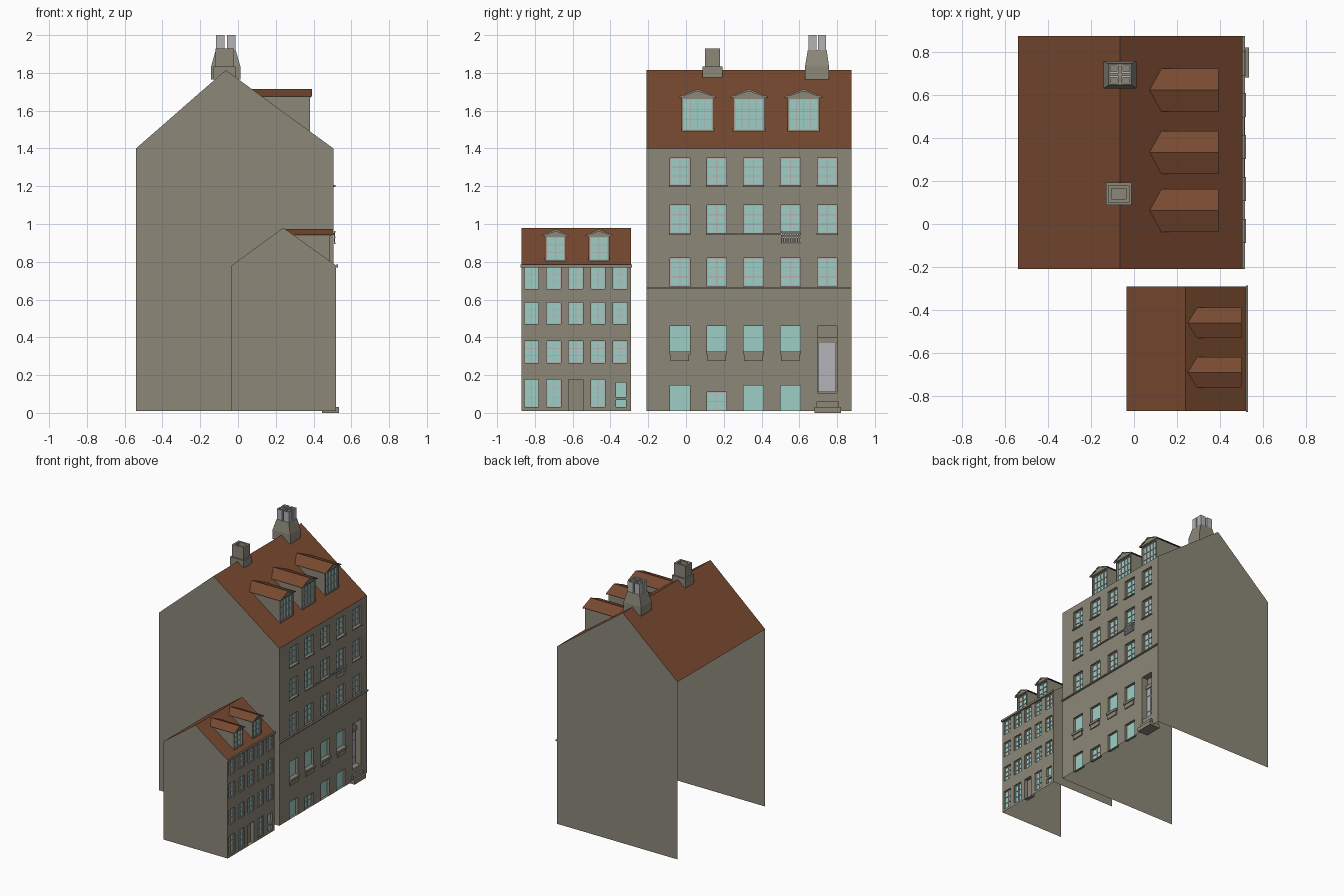
import bpy

if "Cube" in bpy.data.objects:
    bpy.data.objects.remove(bpy.data.objects["Cube"])


def material(name, rgb):
    m = bpy.data.materials.new(name)
    m.diffuse_color = (*rgb, 1)
    m.use_nodes = True
    m.node_tree.nodes["Principled BSDF"].inputs["Base Color"].default_value = m.diffuse_color
    return m


STONE = material("stone", (0.262, 0.242, 0.19))
TILE = material("roof_tile", (0.19, 0.068, 0.03))
GLASS = material("glass", (0.34, 0.62, 0.56))
BAR = material("window_bar", (0.48, 0.42, 0.42))
IRON = material("pale_metal", (0.45, 0.45, 0.48))


def make(name, polys, mat):
    """Mesh object from a list of polygons, each a list of points."""
    verts, faces = [], []
    for p in polys:
        faces.append(range(len(verts), len(verts) + len(p)))
        verts += p
    me = bpy.data.meshes.new(name)
    me.from_pydata(verts, [], [list(f) for f in faces])
    me.materials.append(mat)
    ob = bpy.data.objects.new(name, me)
    bpy.context.collection.objects.link(ob)
    return ob


def frustum(a, b, z0, z1):
    """Box whose bottom a and top b are (x0, x1, y0, y1) rectangles."""
    lo, hi = [[(r[0], r[2], z), (r[1], r[2], z), (r[1], r[3], z), (r[0], r[3], z)]
              for r, z in ((a, z0), (b, z1))]
    return [lo[::-1], hi] + [[lo[i], lo[(i + 1) % 4], hi[(i + 1) % 4], hi[i]] for i in range(4)]


def box(x0, x1, y0, y1, z0, z1):
    return frustum((x0, x1, y0, y1), (x0, x1, y0, y1), z0, z1)


def tube(x0, x1, y0, y1, z0, z1, t):
    """Square open pot made of four walls."""
    return (box(x0, x1, y0, y0 + t, z0, z1) + box(x0, x1, y1 - t, y1, z0, z1)
            + box(x0, x0 + t, y0 + t, y1 - t, z0, z1) + box(x1 - t, x1, y0 + t, y1 - t, z0, z1))


def pane(x, y0, y1, z0, z1):
    return [[(x, y0, z0), (x, y1, z0), (x, y1, z1), (x, y0, z1)]]


def wall(x, y0, y1, z0, z1, holes):
    """Street wall facing +x with openings (y0, y1, z0, z1, depth) and their reveals."""
    out = []
    ys = sorted({y0, y1} | {v for h in holes for v in h[:2]})
    zs = sorted({z0, z1} | {v for h in holes for v in h[2:4]})
    for a, b in zip(ys, ys[1:]):
        for c, d in zip(zs, zs[1:]):
            y, z = (a + b) / 2, (c + d) / 2
            if not any(h[0] < y < h[1] and h[2] < z < h[3] for h in holes):
                out += pane(x, a, b, c, d)
    for a, b, c, d, t in holes:
        i = x - t
        out += [[(i, a, c), (x, a, c), (x, b, c), (i, b, c)], [(i, a, d), (i, b, d), (x, b, d), (x, a, d)],
                [(i, a, c), (i, a, d), (x, a, d), (x, a, c)], [(i, b, c), (x, b, c), (x, b, d), (i, b, d)]]
    return out


def bars(x, y0, y1, z0, z1, rows=3, cols=2, w=0.006):
    """Window frame with glazing bars."""
    out = []
    for i in range(cols + 1):
        y = y0 + (y1 - y0 - w) * i / cols
        out += box(x, x + 0.006, y, y + w, z0, z1)
    for i in range(rows + 1):
        z = z0 + (z1 - z0 - w) * i / rows
        out += box(x, x + 0.005, y0, y1, z, z + w)
    return out


def shell(name, xb, xf, xr, y0, y1, ze, zr):
    """Gable walls and two roof slopes; the rear is open."""
    prof = [(xb, 0.01), (xf, 0.01), (xf, ze), (xr, zr), (xb, ze)]
    make(name + "_gables", [[(x, y0, z) for x, z in prof], [(x, y1, z) for x, z in prof[::-1]]], STONE)
    make(name + "_roof", [[(xf, y0, ze), (xf, y1, ze), (xr, y1, zr), (xr, y0, zr)],
                          [(xr, y0, zr), (xr, y1, zr), (xb, y1, ze), (xb, y0, ze)]], TILE)


def dormer(name, yc, hw, xf, base, eave, peak, back, cols):
    """Gabled dormer; back(z) gives x on the main roof at height z."""
    l, r, o = yc - hw, yc + hw, hw + 0.015
    hole = (l + 0.008, r - 0.008, base + 0.006, eave - 0.012, 0.012)
    polys = wall(xf, l, r, base, eave, [hole])
    polys += [[(xf, l, base), (xf, l, eave), (back(eave), l, eave)],
              [(xf, r, base), (back(eave), r, eave), (xf, r, eave)],
              [(xf, yc - o, eave), (xf, yc + o, eave), (xf, yc, peak)]]
    # raking mouldings under the roof edge
    for s in (-1, 1):
        polys.append([(xf + 0.01, yc + s * o, eave - 0.007), (xf + 0.01, yc + s * o, eave),
                      (xf + 0.01, yc, peak), (xf + 0.01, yc, peak - 0.012)][::s])
    polys += box(xf, xf + 0.006, yc - o, yc + o, eave - 0.006, eave)
    make(name + "_walls", polys, STONE)
    make(name + "_roof", [[(xf + 0.012, yc - o, eave), (xf + 0.012, yc, peak), (back(peak), yc, peak), (back(eave), yc - o, eave)],
                          [(xf + 0.012, yc, peak), (xf + 0.012, yc + o, eave), (back(eave), yc + o, eave), (back(peak), yc, peak)]], TILE)
    make(name + "_glass", pane(xf - 0.012, *hole[:4]), GLASS)
    make(name + "_bars", bars(xf - 0.012, *hole[:4], 3, cols, 0.005), BAR)


# ---- Tall house ----
X = 0.505
shell("tall_house", -0.54, X, -0.065, -0.21, 0.875, 1.40, 1.815)
cols = [(-0.085 + 0.195 * i, 0.02 + 0.195 * i) for i in range(5)]
upper = [(*c, *r) for r in ((0.67, 0.82), (0.95, 1.10), (1.205, 1.35)) for c in cols]
ground = [(*c, 0.325, 0.46) for c in cols[:4]]
cellar = [(*c, 0.01, 0.11 if i == 1 else 0.145) for i, c in enumerate(cols[:4])]
door = (0.695, 0.80, 0.01, 0.46)
windows = upper + ground + cellar
make("tall_house_front", wall(X, -0.21, 0.875, 0.01, 1.40, [(*w, 0.02) for w in windows] + [(*door, 0.05)]), STONE)
make("tall_house_glass", [p for w in windows for p in pane(X - 0.02, *w)], GLASS)
make("tall_house_bars", [p for w in upper for p in bars(X - 0.02, *w)]
     + bars(X - 0.02, *cellar[1], 2, 2, 0.004), BAR)

# Sills, lintels and string courses
trim = box(X - 0.02, X + 0.012, -0.21, 0.875, 0.655, 0.665)
trim += box(X, X + 0.008, 0.11, 0.51, 0.944, 0.953)
for a, b in cols:
    trim += box(X - 0.02, X + 0.01, a - 0.004, b + 0.004, 1.197, 1.206)
    trim += box(X - 0.02, X + 0.008, a - 0.004, b + 0.004, 0.943, 0.951)
for a, b in cols[:4]:
    trim += box(X - 0.02, X + 0.015, a - 0.003, b + 0.003, 0.308, 0.326)
    trim += box(X, X + 0.008, a + 0.003, b - 0.003, 0.275, 0.308)
make("tall_house_trim", trim, STONE)

# Entrance door, transom panel and steps
make("door_surround", pane(X - 0.05, *door) + box(X - 0.05, X - 0.035, 0.695, 0.80, 0.37, 0.40), STONE)
leaf = box(X - 0.05, X - 0.042, 0.70, 0.795, 0.11, 0.37)
for a, b in ((0.705, 0.743), (0.752, 0.79)):
    for c, d in ((0.12, 0.165), (0.175, 0.295), (0.305, 0.36)):
        leaf += box(X - 0.042, X - 0.038, a, b, c, d)
make("entrance_door", leaf, IRON)
make("entrance_steps", box(0.445, 0.535, 0.68, 0.82, 0, 0.03) + box(0.445, 0.52, 0.69, 0.81, 0.03, 0.06)
     + box(0.445, 0.505, 0.696, 0.799, 0.06, 0.105), STONE)

# Window balcony railing
rail = []
for z in (0.895, 0.925, 0.955):
    rail += box(X + 0.002, X + 0.01, 0.502, 0.605, z, z + 0.008)
for i in range(9):
    rail += box(X + 0.003, X + 0.009, 0.502 + i * 0.0122, 0.507 + i * 0.0122, 0.895, 0.963)
make("balcony_railing", rail, IRON)

for i, y in enumerate((0.062, 0.333, 0.622)):
    dormer(f"tall_dormer_{i + 1}", y, 0.085, 0.38, 1.491, 1.675, 1.715,
           lambda z: -0.065 + (1.815 - z) * 0.57 / 0.415, 4)

# Chimneys
make("large_chimney", box(-0.142, 0.012, 0.63, 0.757, 1.765, 1.835)
     + frustum((-0.142, 0.012, 0.63, 0.757), (-0.118, -0.012, 0.645, 0.745), 1.835, 1.92), STONE)
pots = []
for x in (-0.117, -0.058):
    for y in (0.648, 0.7):
        pots += tube(x, x + 0.045, y, y + 0.042, 1.91, 2.0, 0.008)
make("chimney_pots", pots, IRON)
make("small_chimney", box(-0.13, -0.012, 0.088, 0.192, 1.765, 1.835)
     + tube(-0.12, -0.022, 0.1, 0.18, 1.835, 1.93, 0.016), STONE)

# ---- Small house ----
S = 0.52
shell("small_house", -0.035, S, 0.24, -0.87, -0.29, 0.78, 0.98)
cols = [(-0.856 + 0.1175 * i, -0.78 + 0.1175 * i) for i in range(5)]
sash = [(*c, *r) for r in ((0.265, 0.38), (0.47, 0.585), (0.655, 0.77)) for c in cols]
sash += [(*cols[i], 0.03, 0.177) for i in (0, 1, 3)]
vents = [(-0.37, -0.318, 0.03, 0.068), (-0.37, -0.318, 0.085, 0.16)]
entry = (*cols[2], 0.01, 0.177)
windows = sash + vents
make("small_house_front", wall(S, -0.87, -0.29, 0.01, 0.78, [(*w, 0.015) for w in windows] + [(*entry, 0.03)])
     + box(S, S + 0.01, -0.875, -0.287, 0.77, 0.785), STONE)
make("small_house_glass", [p for w in windows for p in pane(S - 0.015, *w)], GLASS)
make("small_house_bars", [p for w in sash for p in bars(S - 0.015, *w, 3, 2, 0.004)], BAR)
make("small_house_door", pane(S - 0.03, *entry), STONE)
for i, y in enumerate((-0.69, -0.46)):
    dormer(f"small_dormer_{i + 1}", y, 0.056, 0.488, 0.803, 0.942, 0.973,
           lambda z: 0.24 + (0.98 - z) * 0.28 / 0.2, 2)
